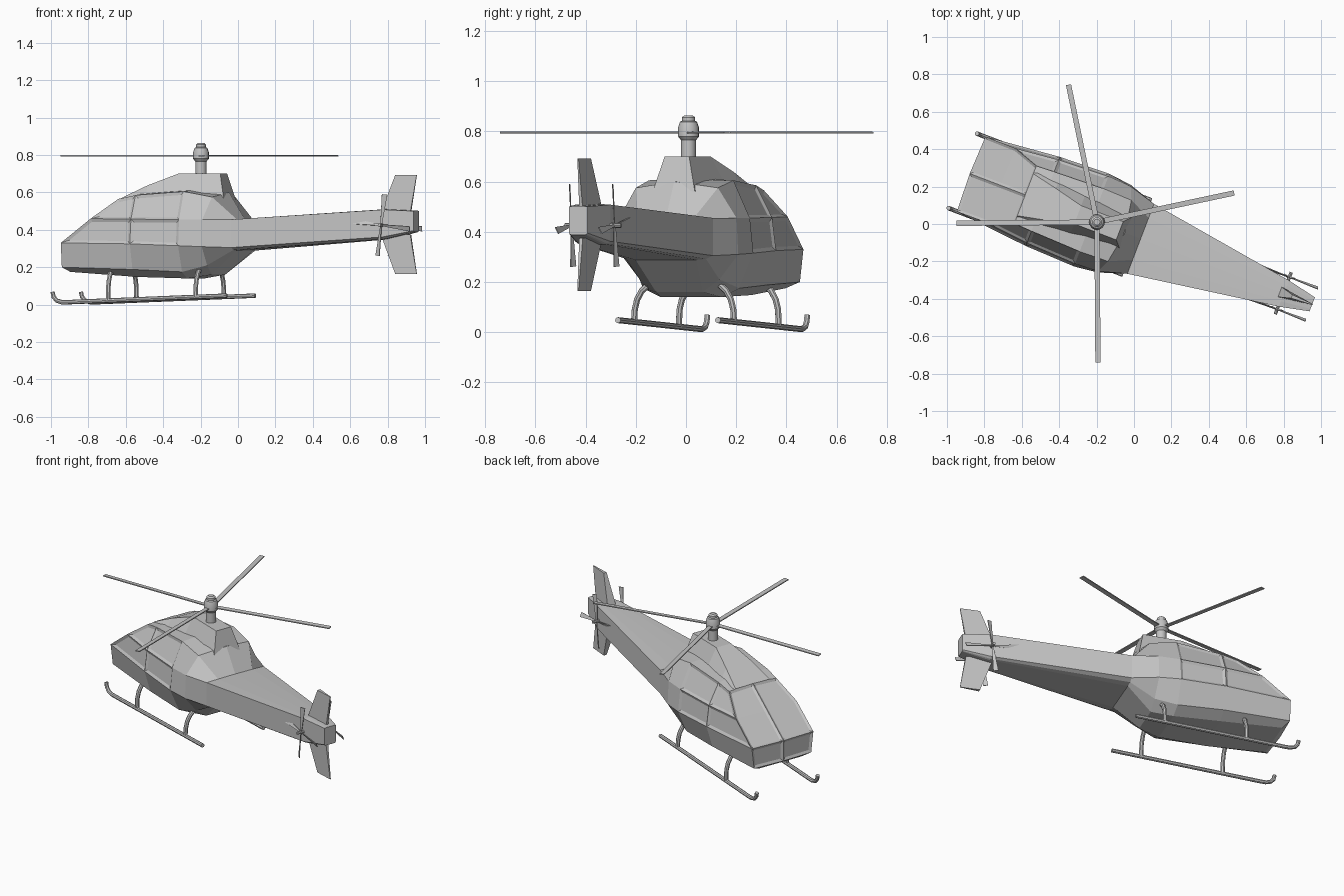
import bpy, bmesh
from math import radians, sin, cos, pi
from mathutils import Matrix, Vector

cube = bpy.data.objects.get("Cube")
if cube:
    bpy.data.objects.remove(cube, do_unlink=True)

GREY = (0.55, 0.55, 0.55, 1)
paint = bpy.data.materials.new("plain_grey")
paint.use_nodes = True
paint.diffuse_color = GREY
for node in paint.node_tree.nodes:
    if node.type == "BSDF_PRINCIPLED":
        node.inputs["Base Color"].default_value = GREY

# Local frame: +x towards the tail, rotor mast at the origin; then turned into place
PLACE = Matrix.Translation((-0.198, 0.01, 0)) @ Matrix.Rotation(radians(-20.9), 4, "Z")


def finish(bm, name):
    bmesh.ops.recalc_face_normals(bm, faces=bm.faces)
    mesh = bpy.data.meshes.new(name)
    bm.to_mesh(mesh)
    bm.free()
    mesh.materials.append(paint)
    obj = bpy.data.objects.new(name, mesh)
    bpy.context.collection.objects.link(obj)
    obj.matrix_world = PLACE
    return obj


def skin(bm, rings):
    """Join neighbouring rings of points with quads, return vertices and faces."""
    verts = [[bm.verts.new(p) for p in ring] for ring in rings]
    n = len(verts[0])
    faces = [[bm.faces.new((a[i], a[(i + 1) % n], b[(i + 1) % n], b[i])) for i in range(n)]
             for a, b in zip(verts, verts[1:])]
    return verts, faces


def loft(name, rings):
    bm = bmesh.new()
    verts, _ = skin(bm, rings)
    bm.faces.new(verts[0])
    bm.faces.new(verts[-1])
    return finish(bm, name)


def lathe(name, profile, matrix=Matrix(), sides=16):
    rings = [[matrix @ Vector((r * cos(2 * pi * i / sides), r * sin(2 * pi * i / sides), z))
              for i in range(sides)] for r, z in profile]
    obj = loft(name, rings)
    smooth(obj)
    return obj


def smooth(obj):
    bpy.ops.object.select_all(action="DESELECT")
    obj.select_set(True)
    bpy.context.view_layer.objects.active = obj
    bpy.ops.object.shade_smooth_by_angle(angle=radians(35))


def tube(name, points, radius):
    curve = bpy.data.curves.new(name, "CURVE")
    curve.dimensions = "3D"
    curve.bevel_depth = radius
    curve.bevel_resolution = 2
    curve.use_fill_caps = True
    spline = curve.splines.new("POLY")
    spline.points.add(len(points) - 1)
    for point, co in zip(spline.points, points):
        point.co = (*co, 1)
    curve.materials.append(paint)
    obj = bpy.data.objects.new(name, curve)
    bpy.context.collection.objects.link(obj)
    obj.matrix_world = PLACE
    bpy.ops.object.select_all(action="DESELECT")
    obj.select_set(True)
    bpy.context.view_layer.objects.active = obj
    bpy.ops.object.convert(target="MESH")
    smooth(bpy.context.view_layer.objects.active)


def section(u, pairs, top):
    """Half section: keel, chine, widest line, waist, roof edge, all as (width, height)."""
    return [(u, 0, pairs[0][1])] + [(u, w, z) for w, z in pairs] + [(u, 0, top)]


def mirrored(half):
    return half + [(u, -w, z) for u, w, z in half[-2:0:-1]]


# Cabin and tail boom, one lofted hull
nose = [(-.69, 0, .175), (-.69, .15, .175), (-.72, .2, .2), (-.72, .215, .33),
        (-.55, .213, .46), (-.41, .165, .565), (-.41, 0, .572)]
shoulder = section(.1, [(.1, .16), (.17, .21), (.25, .31), (.243, .455)] + [(.175, .58)], .6)
shoulder[5:] = [(.13, .175, .575), (.16, 0, .6)]
halves = [
    nose,
    section(-.31, [(.15, .148), (.215, .188), (.255, .325), (.238, .457), (.17, .585)], .6),
    section(-.03, [(.13, .14), (.205, .175), (.265, .315), (.25, .455), (.18, .605)], .615),
    shoulder,
    section(.25, [(.13, .288), (.17, .292), (.2, .305), (.2, .455), (.12, .457)], .458),
    section(1.07, [(.05, .35), (.062, .353), (.075, .362), (.075, .508), (.045, .51)], .51),
    section(1.232, [(.03, .388), (.035, .39), (.04, .395), (.04, .5), (.025, .502)], .502),
]
bm = bmesh.new()
verts, faces = skin(bm, [mirrored(h) for h in halves])
bm.faces.new(verts[-1])

# Nose cap, split down the middle
front = verts[0]
middle = {1: front[0], 5: front[6]}
for k in (2, 3, 4):
    middle[k] = bm.verts.new((nose[k][0] - .008, 0, nose[k][2]))
bm.faces.new((front[0], front[1], front[2], middle[2]))
bm.faces.new((front[0], front[11], front[10], middle[2]))
panes = {}
for k in (2, 3, 4):
    for side in (1, -1):
        a, b = front[side * k], front[side * (k + 1)]
        panes[k, side] = bm.faces.new((a, b, middle[k + 1], middle[k]))
bmesh.ops.recalc_face_normals(bm, faces=bm.faces)

# Recessed glazing: side windows, nose panes, two windscreen halves
side_windows = [faces[s][k] for s in (0, 1) for k in (3, 4, 7, 8)]
bmesh.ops.inset_individual(bm, faces=side_windows + [panes[2, 1], panes[2, -1]],
                           thickness=.016, depth=-.008, use_even_offset=True)
for side in (1, -1):
    bmesh.ops.inset_region(bm, faces=[panes[3, side], panes[4, side]], thickness=.014,
                           depth=-.008, use_even_offset=True, use_boundary=True)
finish(bm, "cabin_and_boom")

# Engine fairing on the roof: (base position, top position, base width, top width, top height)
fairing = [(-.41, -.41, .14, .12, .57), (-.27, -.27, .14, .09, .638),
           (-.11, -.11, .13, .052, .7), (.165, .13, .09, .052, .7)]
loft("engine_fairing", [[(ub, -wb, .56), (ub, wb, .56), (ut, wt, z), (ut, -wt, z)]
                        for ub, ut, wb, wt, z in fairing])

# Main rotor mast, hub and blades
lathe("rotor_mast", [(.03, .68), (.03, .775)])
lathe("rotor_hub", [(.03, .765), (.042, .78), (.042, .815), (.034, .838), (.026, .842),
                    (.026, .856), (.016, .864)])
for i, angle in enumerate((12, 101.7, 180.5, 270.4)):
    turn = Matrix.Rotation(radians(angle + 20.9), 4, "Z")
    loft(f"rotor_blade_{i + 1}",
         [[turn @ Vector((r, w, .795 + z)) for w, z in
           ((-.014, -.004), (.014, -.002), (.014, .004), (-.014, .002))] for r in (.03, .75)])

# Tail fins: wedge section, thick at the leading edge
for name, base, tip in (("upper_fin", .49, .692), ("lower_fin", .375, .165)):
    loft(name, [[(a, -t, z), (a, t, z), (b, t / 4, z), (b, -t / 4, z)]
                for a, b, t, z in ((1.04, 1.2, .03, base), (1.115, 1.235, .01, tip))])

# Tail rotors on both sides, four pitched paddles each
for label, side in (("left", 1), ("right", -1)):
    hub = Matrix.Translation((1.066, side * .09, .425)) @ Matrix.Rotation(radians(90), 4, "X")
    lathe(f"tail_rotor_hub_{label}", [(.009, -.03), (.009, .03)], hub, 8)
    for i in range(4):
        turn = (Matrix.Translation((1.066, side * .092, .425))
                @ Matrix.Rotation(radians(7 + 90 * i), 4, "Y")
                @ Matrix.Rotation(radians(25), 4, "X"))
        loft(f"tail_blade_{label}_{i + 1}",
             [[turn @ Vector((r, y, z)) for y, z in
               ((-.002, -w), (.002, -w), (.002, w), (-.002, w))]
              for r, w in ((0, .004), (.165, .015))])

# Landing skids with bent struts
for label, side in (("left", 1), ("right", -1)):
    y = side * .213
    tube(f"skid_{label}", [(u, y, z) for u, z in
                           ((-.768, .068), (-.762, .042), (-.745, .022), (-.715, .013),
                            (-.68, .013), (.23, .048))], .012)
    for place, u, foot in (("front", -.45, .022), ("rear", .05, .04)):
        tube(f"strut_{place}_{label}", [(u, side * w, z) for w, z in
             ((.213, foot), (.21, .09), (.2, .13), (.18, .165), (.14, .2))], .013)
